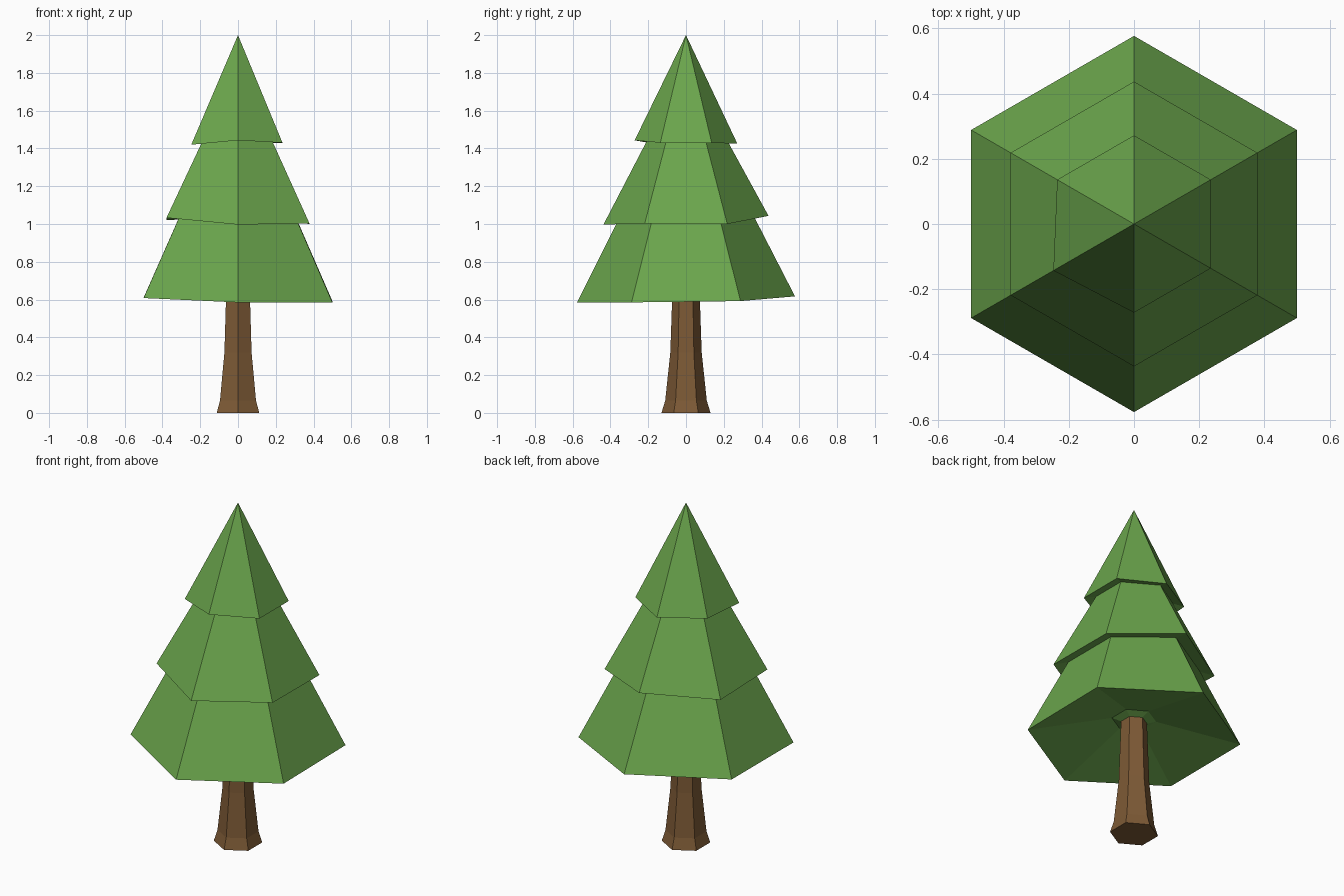
import bpy, bmesh
from math import cos, sin, radians

cube = bpy.data.objects.get("Cube")
if cube:
    bpy.data.objects.remove(cube, do_unlink=True)


def make_material(name, rgb):
    mat = bpy.data.materials.new(name)
    mat.use_nodes = True
    mat.diffuse_color = (*rgb, 1)
    mat.node_tree.nodes["Principled BSDF"].inputs["Base Color"].default_value = (*rgb, 1)
    return mat


leaf_green = make_material("leaf green", (0.147, 0.381, 0.073))
bark_brown = make_material("bark brown", (0.205, 0.102, 0.036))


def hexagon(bm, radius, heights, stretch=None):
    """Ring of six vertices, starting at the front and turning towards +x."""
    ring = []
    for i in range(6):
        a = radians(60 * i - 90)
        r = radius * (stretch or {}).get(i, 1)
        ring.append(bm.verts.new((r * cos(a), r * sin(a), heights[i])))
    return ring


def bridge(bm, low, high):
    for i in range(6):
        j = (i + 1) % 6
        bm.faces.new((low[i], low[j], high[j], high[i]))


def finish(bm, name, mat):
    bmesh.ops.recalc_face_normals(bm, faces=bm.faces)
    mesh = bpy.data.meshes.new(name)
    bm.to_mesh(mesh)
    bm.free()
    mesh.materials.append(mat)
    obj = bpy.data.objects.new(name, mesh)
    bpy.context.collection.objects.link(obj)


def foliage(name, radius, apex, rim_heights, stretch=None):
    """Six-sided cone with an uneven rim and a hollowed underside."""
    bm = bmesh.new()
    rim = hexagon(bm, radius, rim_heights, stretch)
    tip = bm.verts.new((0, 0, apex))
    for i in range(6):
        bm.faces.new((rim[i], rim[(i + 1) % 6], tip))
    base = sum(rim_heights) / 6
    inner = hexagon(bm, 0.12, [base + 0.23 * (radius - 0.12)] * 6)
    bridge(bm, inner, rim)
    # underside dips slightly towards the trunk
    centre = bm.verts.new((0, 0, inner[0].co.z - 0.04))
    for i in range(6):
        bm.faces.new((inner[(i + 1) % 6], inner[i], centre))
    finish(bm, name, leaf_green)


# Foliage tiers
foliage("lower_foliage", 0.577, 1.74, (0.585, 0.585, 0.592, 0.617, 0.61, 0.608))
foliage("middle_foliage", 0.437, 1.84, (0.997, 1.003, 1.0, 1.043, 1.02, 1.033))
foliage("upper_foliage", 0.272, 2.0, (1.443, 1.43, 1.43, 1.425, 1.43, 1.42), {5: 1.05})

# Flared trunk
bm = bmesh.new()
rings = [hexagon(bm, r, [z] * 6) for r, z in
         ((0.13, 0), (0.11, 0.065), (0.083, 0.32), (0.07, 0.7))]
for low, high in zip(rings, rings[1:]):
    bridge(bm, low, high)
bm.faces.new(rings[0][::-1])
bm.faces.new(rings[-1])
finish(bm, "trunk", bark_brown)
